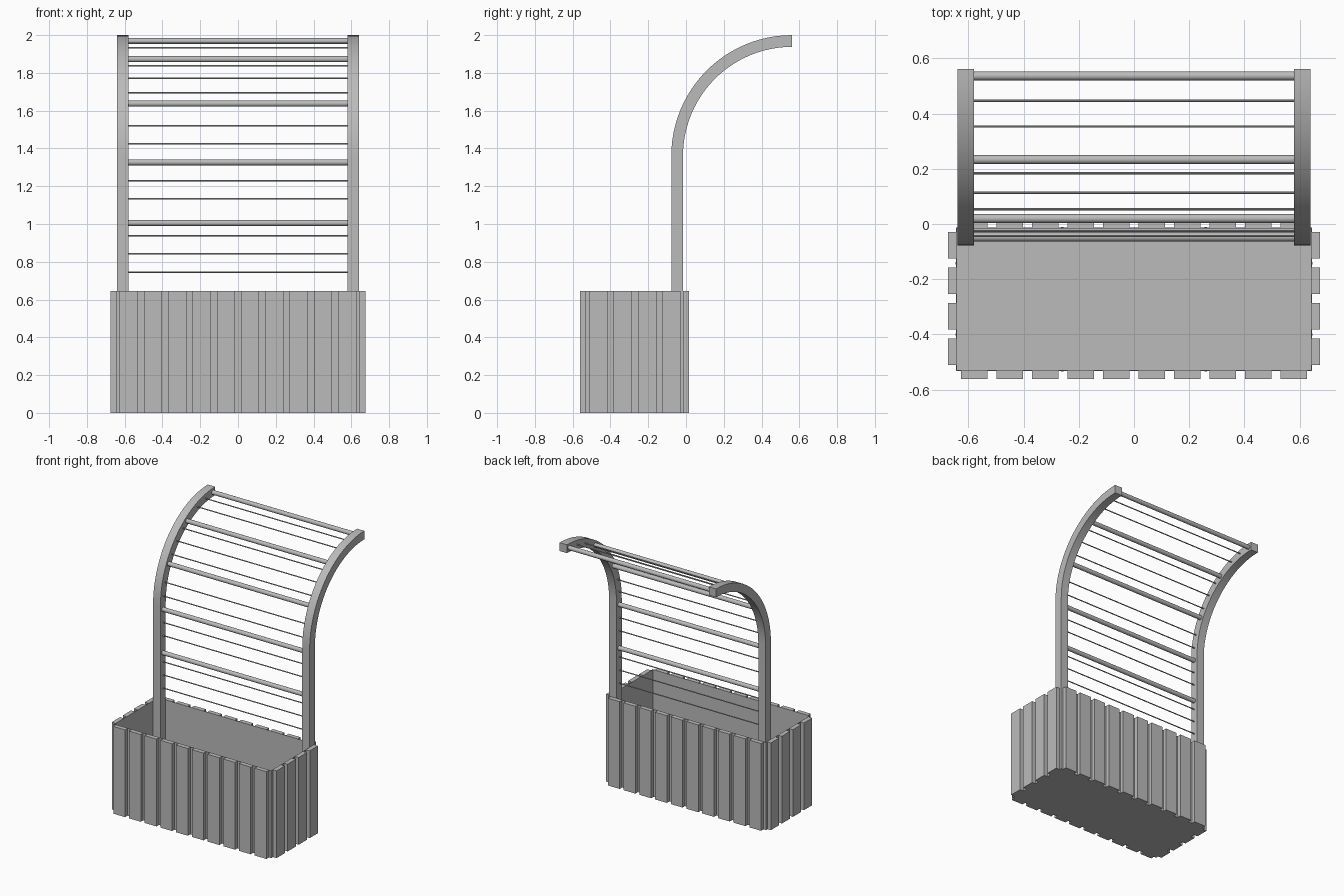
import bpy
import bmesh
import math
from mathutils import Vector

cube = bpy.data.objects.get("Cube")
if cube:
    bpy.data.objects.remove(cube, do_unlink=True)

grey = bpy.data.materials.new("plain grey")
grey.use_nodes = True
COLOUR = (0.5, 0.5, 0.5, 1)
grey.diffuse_color = COLOUR
grey.node_tree.nodes["Principled BSDF"].inputs["Base Color"].default_value = COLOUR

# Overall sizes
HEIGHT = 0.645                  # planter height
TANK_X = 0.645                  # half width of the tank
FRONT, BACK = -0.533, -0.012    # tank front and back
SLAT_W, SLAT_T = 0.096, 0.029
ARC_Y, ARC_Z = 0.562, 1.36      # centre of the post's bend
R_OUT, R_IN = 0.64, 0.578
R_MID = (R_OUT + R_IN) / 2
POST_IN, POST_OUT = 0.58, 0.64


def make(name, bm, smooth=False):
    bmesh.ops.recalc_face_normals(bm, faces=bm.faces)
    mesh = bpy.data.meshes.new(name)
    bm.to_mesh(mesh)
    bm.free()
    mesh.materials.append(grey)
    obj = bpy.data.objects.new(name, mesh)
    bpy.context.collection.objects.link(obj)
    if smooth:
        bpy.ops.object.select_all(action="DESELECT")
        obj.select_set(True)
        bpy.context.view_layer.objects.active = obj
        bpy.ops.object.shade_smooth_by_angle(angle=math.radians(30))
    return obj


def box(name, x0, x1, y0, y1, z0, z1):
    bm = bmesh.new()
    bmesh.ops.create_cube(bm, size=1)
    bmesh.ops.scale(bm, vec=(x1 - x0, y1 - y0, z1 - z0), verts=bm.verts)
    bmesh.ops.translate(bm, vec=((x0 + x1) / 2, (y0 + y1) / 2, (z0 + z1) / 2), verts=bm.verts)
    return make(name, bm)


def rod(name, start, end, radius, sides):
    start, end = Vector(start), Vector(end)
    axis = end - start
    bm = bmesh.new()
    bmesh.ops.create_cone(bm, cap_ends=True, segments=sides, radius1=radius,
                          radius2=radius, depth=axis.length)
    bmesh.ops.rotate(bm, matrix=axis.to_track_quat("Z", "Y").to_matrix(), verts=bm.verts)
    bmesh.ops.translate(bm, vec=(start + end) / 2, verts=bm.verts)
    return make(name, bm, smooth=True)


# Open tank: a box with its top inset and pushed down to a thin floor
bm = bmesh.new()
bmesh.ops.create_cube(bm, size=1)
bmesh.ops.scale(bm, vec=(2 * TANK_X, BACK - FRONT, HEIGHT), verts=bm.verts)
bmesh.ops.translate(bm, vec=(0, (FRONT + BACK) / 2, HEIGHT / 2), verts=bm.verts)
top = max(bm.faces, key=lambda f: f.calc_center_median().z)
bmesh.ops.inset_region(bm, faces=[top], thickness=0.006)
floor = bmesh.ops.extrude_face_region(bm, geom=[top])
floor_verts = [v for v in floor["geom"] if isinstance(v, bmesh.types.BMVert)]
bmesh.ops.translate(bm, vec=(0, 0, 0.006 - HEIGHT), verts=floor_verts)
if top.is_valid:
    bmesh.ops.delete(bm, geom=[top], context="FACES_ONLY")
make("tank", bm)

# Upright slats around the tank
for i in range(10):
    x = (i - 4.5) * 0.1285
    for name, y in (("front_slat", FRONT - SLAT_T), ("back_slat", BACK)):
        box(name, x - SLAT_W / 2, x + SLAT_W / 2, y, y + SLAT_T, 0, HEIGHT)
for i in range(4):
    y = -0.27 + (i - 1.5) * 0.129
    for name, x in (("left_slat", TANK_X), ("right_slat", -TANK_X - SLAT_T)):
        box(name, x, x + SLAT_T, y - SLAT_W / 2, y + SLAT_W / 2, 0, HEIGHT)

# Small screw heads in the gaps between slats
for side in (-1, 1):
    for y, out in ((FRONT, -1), (BACK, 1)):
        rod("screw", (side * 0.26, y, 0.13), (side * 0.26, y + out * 0.002, 0.13), 0.004, 8)
    for y in (-0.4, -0.142):
        rod("screw", (side * TANK_X, y, 0.13), (side * (TANK_X + 0.002), y, 0.13), 0.004, 8)


# Curved posts: straight below, then a quarter bend to the back
def bend(radius, steps=24):
    angles = [math.pi / 2 * i / steps for i in range(steps + 1)]
    return [(ARC_Y - radius * math.cos(a), ARC_Z + radius * math.sin(a)) for a in angles]


outer = [(ARC_Y - R_OUT, 0.006)] + bend(R_OUT)
inner = [(ARC_Y - R_IN, 0.006)] + bend(R_IN)
for name, x0, x1 in (("left_post", POST_IN, POST_OUT), ("right_post", -POST_OUT, -POST_IN)):
    bm = bmesh.new()
    rings = []
    for o, n in zip(outer, inner):
        corners = ((x0, *o), (x1, *o), (x1, *n), (x0, *n))
        rings.append([bm.verts.new(c) for c in corners])
    for a, b in zip(rings, rings[1:]):
        for k in range(4):
            j = (k + 1) % 4
            bm.faces.new((a[k], a[j], b[j], b[k]))
    bm.faces.new(rings[0])
    bm.faces.new(rings[-1])
    make(name, bm, smooth=True)


# Crossbars and wires, spaced by length along the posts
def on_post(s):
    if s <= ARC_Z:
        return ARC_Y - R_MID, s
    a = (s - ARC_Z) / R_MID
    return ARC_Y - R_MID * math.cos(a), ARC_Z + R_MID * math.sin(a)


def across(name, s, radius, sides):
    y, z = on_post(s)
    rod(name, (-POST_IN, y, z), (POST_IN, y, z), radius, sides)


bars = [1.005 + 0.3215 * i for i in range(5)]
for s in bars:
    across("crossbar", s, 0.016, 20)
for i in range(16):
    s = 0.745 + 0.097 * i
    if min(abs(s - b) for b in bars) > 0.04:
        across("wire", s, 0.004, 8)
